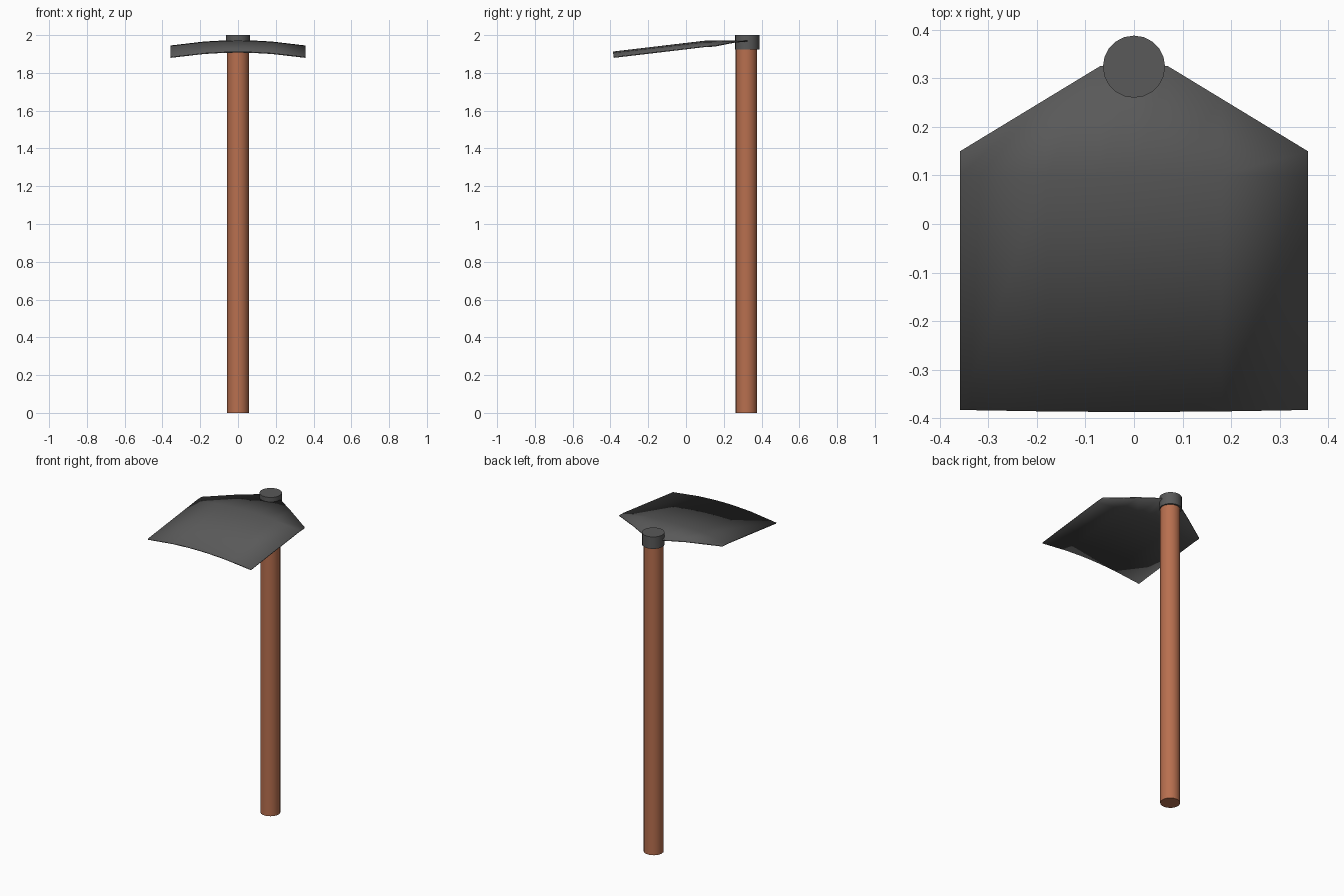
import bpy

if "Cube" in bpy.data.objects:
    bpy.data.objects.remove(bpy.data.objects["Cube"])

def material(name, rgb):
    m = bpy.data.materials.new(name)
    m.diffuse_color = (*rgb, 1)
    m.use_nodes = True
    m.node_tree.nodes["Principled BSDF"].inputs["Base Color"].default_value = m.diffuse_color
    return m

wood = material("reddish_wood", (0.48, 0.16, 0.078))
iron = material("dark_iron", (0.1, 0.1, 0.1))

def rod(name, radius, y, z0, z1, mat):
    bpy.ops.mesh.primitive_cylinder_add(vertices=20, radius=radius, depth=z1 - z0,
                                        location=(0, y, (z0 + z1) / 2))
    ob = bpy.context.object
    ob.name = name
    ob.data.materials.append(mat)
    bpy.ops.object.shade_smooth_by_angle()
    return ob

# Handle and the iron collar capping it
rod("handle", 0.057, 0.32, 0.0, 1.95, wood)
rod("collar", 0.064, 0.324, 1.925, 2.0, iron)

# Blade: thin arched plate, sloping to the front and tapering to the collar
HALF, FRONT, NECK = 0.358, -0.387, 0.07
half_cols = [0.07, 0.18, HALF]
cols = [-x for x in reversed(half_cols)] + [0] + half_cols
verts, faces = [], []
for x in cols:
    k = (x / HALF) ** 2
    t = max(0, (abs(x) - NECK) / (HALF - NECK))
    back = 0.325 - 0.175 * t
    for y in (FRONT + 0.004 * k, 0.1, back):
        z = min(1.973, 1.913 + 0.118 * (y - FRONT)) - 0.028 * k
        verts.append((x, y, z))
for i in range(len(cols) - 1):
    for j in range(2):
        a = i * 3 + j
        faces.append((a, a + 3, a + 4, a + 1))
mesh = bpy.data.meshes.new("blade")
mesh.from_pydata(verts, [], faces)
mesh.materials.append(iron)
blade = bpy.data.objects.new("blade", mesh)
bpy.context.collection.objects.link(blade)
solid = blade.modifiers.new("thickness", 'SOLIDIFY')
solid.thickness = 0.006
solid.offset = -1
bpy.context.view_layer.objects.active = blade
bpy.ops.object.select_all(action='DESELECT')
blade.select_set(True)
bpy.ops.object.shade_smooth_by_angle()
